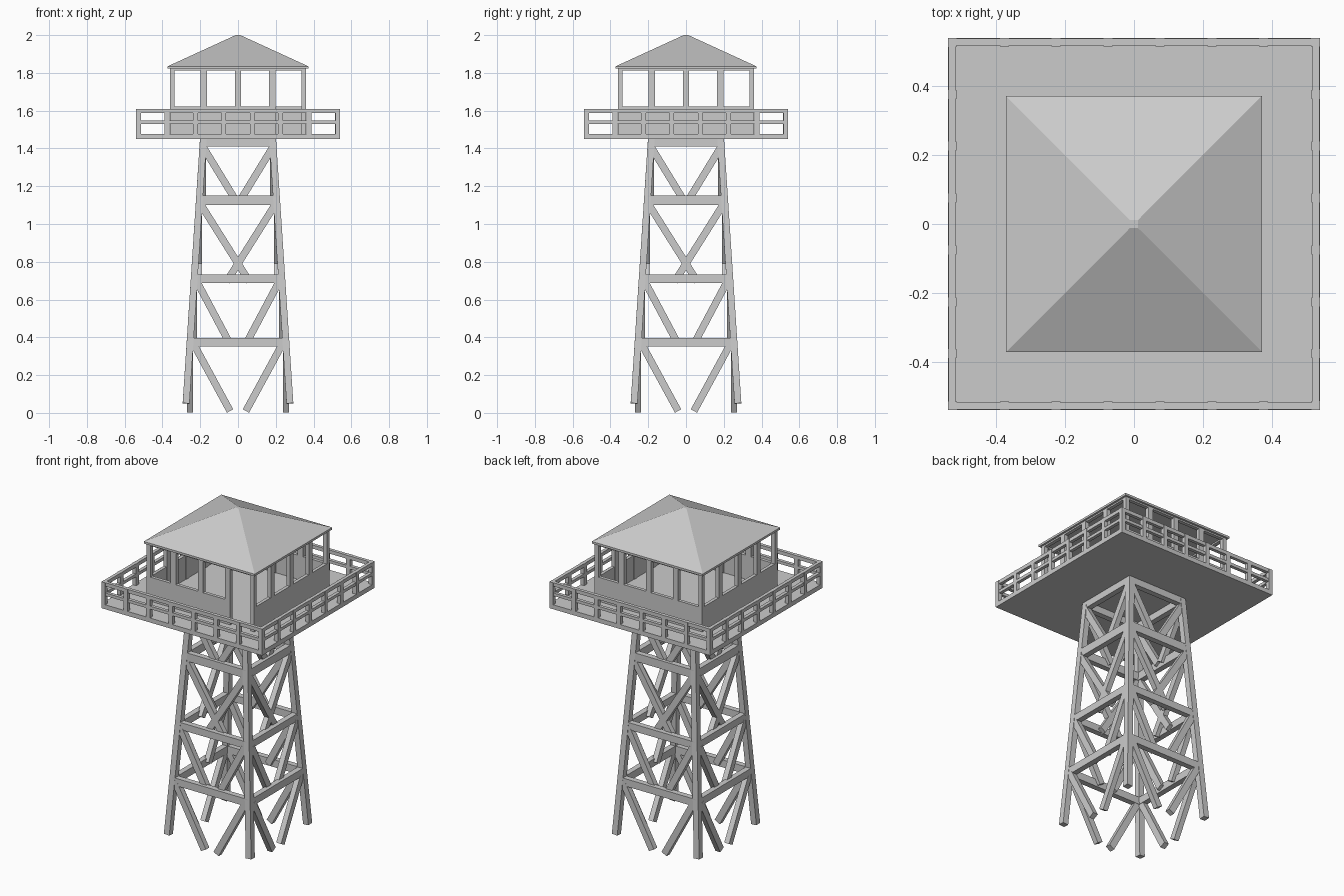
import bpy, bmesh, math
from mathutils import Vector, Matrix

if "Cube" in bpy.data.objects:
    bpy.data.objects.remove(bpy.data.objects["Cube"])


def finish(name, bm):
    me = bpy.data.meshes.new(name)
    bmesh.ops.recalc_face_normals(bm, faces=bm.faces)
    bm.to_mesh(me)
    bm.free()
    ob = bpy.data.objects.new(name, me)
    bpy.context.collection.objects.link(ob)
    return ob


def beam(bm, p0, p1, width, depth, turn=0, normal=(0, 1, 0)):
    """Rectangular bar from p0 to p1, turned about z by quarter turns."""
    p0, p1 = Vector(p0), Vector(p1)
    d = (p1 - p0).normalized()
    side = d.cross(Vector(normal)).normalized()
    nrm = side.cross(d)
    m = Matrix((side, nrm, d)).transposed().to_4x4()
    m = Matrix.Translation((p0 + p1) / 2) @ m
    m = m @ Matrix.Diagonal((width, depth, (p1 - p0).length, 1))
    rot = Matrix.Rotation(turn * math.pi / 2, 4, 'Z')
    bmesh.ops.create_cube(bm, size=1, matrix=rot @ m)


def box(bm, lo, hi, turn=0):
    lo, hi = Vector(lo), Vector(hi)
    m = Matrix.Translation((lo + hi) / 2) @ Matrix.Diagonal((*(hi - lo), 1))
    bmesh.ops.create_cube(bm, size=1, matrix=Matrix.Rotation(turn * math.pi / 2, 4, 'Z') @ m)


def leg_at(z):
    """Distance of the leg centre from the axis at height z."""
    return 0.275 + (0.183 - 0.275) * (z - 0.05) / 1.40


# Four tapering legs
bm = bmesh.new()
for t in range(4):
    a, b = leg_at(0.05), leg_at(1.45)
    beam(bm, (-a, -a, 0.05), (-b, -b, 1.455), 0.036, 0.036, t)
finish("tower_legs", bm)

# Horizontal girts on each face
bm = bmesh.new()
for t in range(4):
    for z, h in ((0.375, 0.045), (0.71, 0.043), (1.125, 0.05), (1.43, 0.042)):
        a = leg_at(z)
        beam(bm, (-a, -a, z), (a, -a, z), h, 0.034, t)
finish("tower_girts", bm)

# Diagonal braces hanging in vertical planes: x0, z0, x1, z1 per tier
bm = bmesh.new()
tiers = ((0.235, 0.365, 0.042, 0.01), (0.215, 0.69, 0.045, 0.37),
         (0.195, 1.10, -0.06, 0.695), (0.183, 1.405, 0.012, 1.125))
for t in range(4):
    for x0, z0, x1, z1 in tiers:
        y = -leg_at(z0 - 0.01)
        for s in (-1, 1):
            beam(bm, (s * x0, y, z0), (s * x1, y, z1), 0.038, 0.032, t)
finish("tower_braces", bm)

# Deck slab
bm = bmesh.new()
box(bm, (-0.54, -0.54, 1.45), (0.54, 0.54, 1.477))
finish("deck", bm)

# Railing posts and rails
bm = bmesh.new()
for t in range(4):
    for z0, z1 in ((1.53, 1.548), (1.588, 1.61)):
        box(bm, (-0.538, -0.538, z0), (0.538, -0.518, z1), t)
    for i in range(7):
        x = -0.527 + i * 1.054 / 7
        box(bm, (x - 0.013, -0.54, 1.45), (x + 0.013, -0.516, 1.61), t)
finish("deck_railing", bm)

# Cabin lower walls, with a doorway at the right end of the front
bm = bmesh.new()
for t in range(4):
    right = 0.20 if t == 0 else 0.36
    box(bm, (-0.36, -0.36, 1.475), (right, -0.34, 1.623), t)
finish("cabin_walls", bm)

# Cabin window posts and header
bm = bmesh.new()
for t in range(4):
    for x, w in ((-0.348, 0.024), (-0.182, 0.034), (0, 0.034), (0.182, 0.034)):
        box(bm, (x - w / 2, -0.361, 1.475), (x + w / 2, -0.337, 1.825), t)
    box(bm, (-0.36, -0.36, 1.813), (0.36, -0.338, 1.828), t)
finish("cabin_window_frames", bm)

# Pyramid roof with a thin eave
bm = bmesh.new()
box(bm, (-0.372, -0.372, 1.822), (0.372, 0.372, 1.835))
r = math.sqrt(2)
bmesh.ops.create_cone(bm, cap_ends=True, segments=4, radius1=0.372 * r, radius2=0.012 * r,
                      depth=0.165,
                      matrix=Matrix.Translation((0, 0, 1.9175)) @ Matrix.Rotation(math.pi / 4, 4, 'Z'))
finish("roof", bm)
